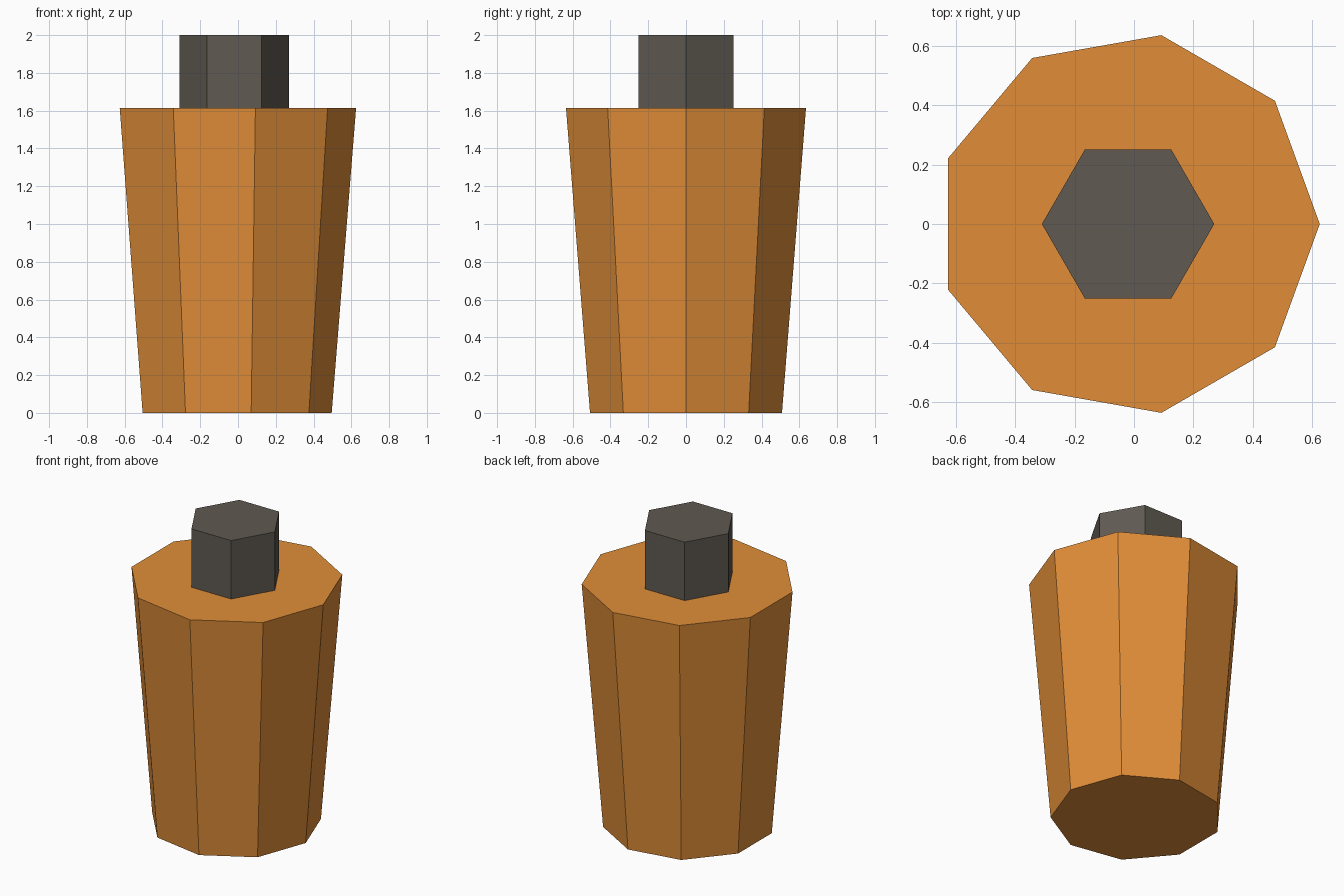
import bpy, bmesh
from math import cos, sin, tau

if "Cube" in bpy.data.objects:
    bpy.data.objects.remove(bpy.data.objects["Cube"])

CX = -0.02  # shared axis of both parts


def frustum(name, sides, r_bottom, r_top, z0, z1, color):
    """Closed flat-shaded prism with one corner pointing to +x."""
    bm = bmesh.new()
    rings = []
    for r, z in ((r_bottom, z0), (r_top, z1)):
        rings.append([bm.verts.new((CX + r * cos(tau * i / sides), r * sin(tau * i / sides), z))
                      for i in range(sides)])
    low, high = rings
    bm.faces.new(low[::-1])
    bm.faces.new(high)
    for i in range(sides):
        j = (i + 1) % sides
        bm.faces.new((low[i], low[j], high[j], high[i]))
    mesh = bpy.data.meshes.new(name)
    bm.to_mesh(mesh)
    bm.free()
    mat = bpy.data.materials.new(name + "_material")
    mat.diffuse_color = (*color, 1)
    mat.use_nodes = True
    mat.node_tree.nodes["Principled BSDF"].inputs["Base Color"].default_value = mat.diffuse_color
    mesh.materials.append(mat)
    obj = bpy.data.objects.new(name, mesh)
    bpy.context.collection.objects.link(obj)
    return obj


# Tapered nine-sided body
frustum("body", 9, 0.516, 0.645, 0, 1.613, (0.75, 0.27, 0.04))
# Six-sided neck on top
frustum("neck", 6, 0.29, 0.29, 1.613, 2.0, (0.115, 0.102, 0.083))
